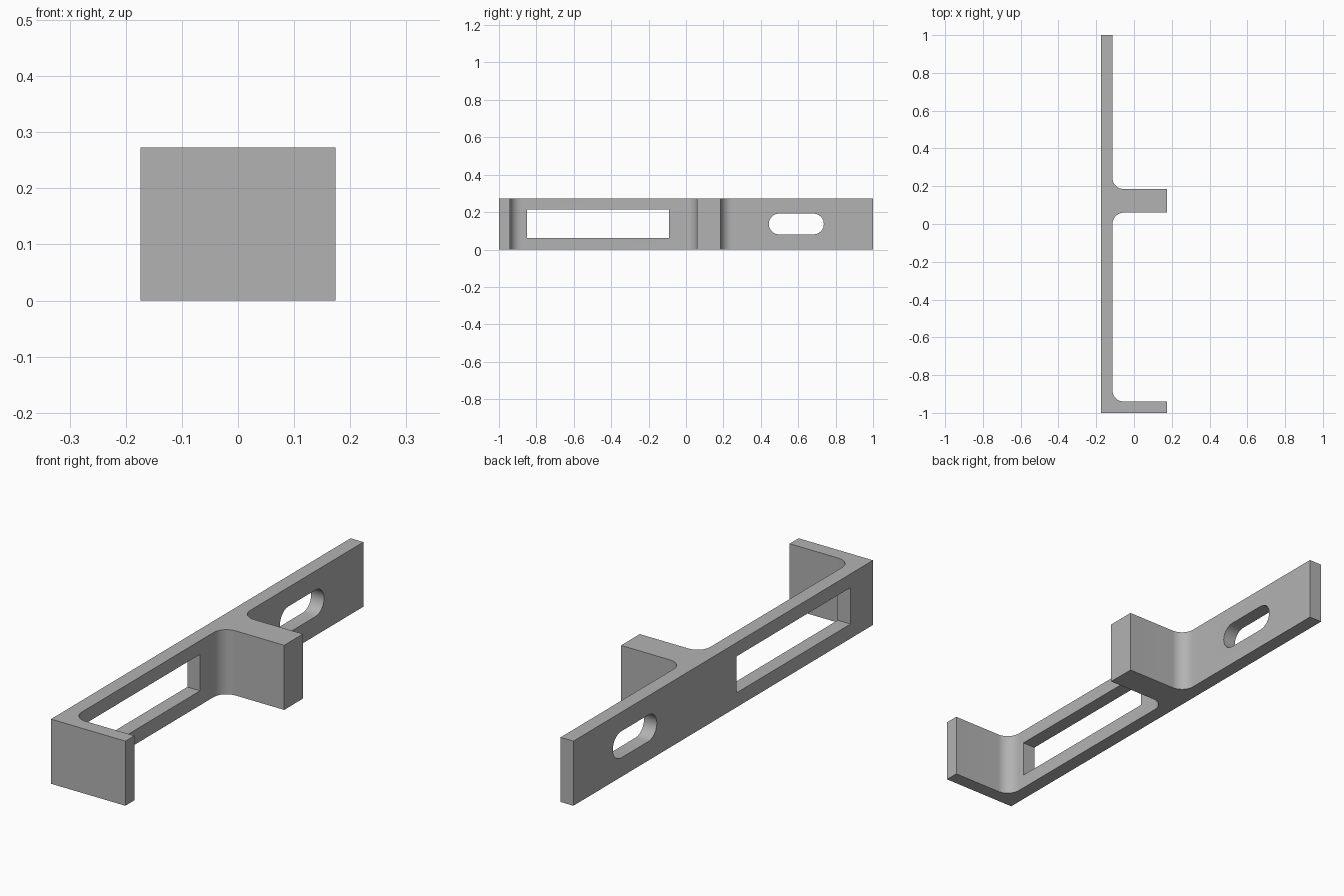
import bpy, bmesh, math
from mathutils import Vector

cube = bpy.data.objects.get("Cube")
if cube:
    bpy.data.objects.remove(cube, do_unlink=True)

HEIGHT = 0.273
BACK, FACE, TIP = -0.174, -0.114, 0.174   # plate back, plate face, arm ends
FILLET = 0.06

grey = bpy.data.materials.new("plain grey")
grey.use_nodes = True
grey.diffuse_color = (0.45, 0.45, 0.45, 1)
grey.node_tree.nodes["Principled BSDF"].inputs["Base Color"].default_value = grey.diffuse_color


def arc(cx, cy, r, start, end, steps=12):
    """Points on an arc, angles in degrees."""
    angles = [math.radians(start + (end - start) * i / steps) for i in range(steps + 1)]
    return [(cx + r * math.cos(a), cy + r * math.sin(a)) for a in angles]


def extrude(name, points, depth):
    """Solid made by pushing a closed outline of 3D points along depth."""
    bm = bmesh.new()
    face = bm.faces.new([bm.verts.new(p) for p in points])
    result = bmesh.ops.extrude_face_region(bm, geom=[face])
    verts = [g for g in result["geom"] if isinstance(g, bmesh.types.BMVert)]
    bmesh.ops.translate(bm, verts=verts, vec=Vector(depth))
    bmesh.ops.recalc_face_normals(bm, faces=bm.faces)
    mesh = bpy.data.meshes.new(name)
    bm.to_mesh(mesh)
    bm.free()
    obj = bpy.data.objects.new(name, mesh)
    bpy.context.collection.objects.link(obj)
    mesh.materials.append(grey)
    return obj


# Bracket outline seen from above: long plate, front arm and middle arm
cx = FACE + FILLET
outline = [(BACK, -1), (TIP, -1), (TIP, -0.94)]
outline += arc(cx, -0.94 + FILLET, FILLET, 270, 180)
outline += arc(cx, 0.06 - FILLET, FILLET, 180, 90)
outline += [(TIP, 0.06), (TIP, 0.185)]
outline += arc(cx, 0.185 + FILLET, FILLET, 270, 180)
outline += [(FACE, 1), (BACK, 1)]
bracket = extrude("bracket", [(x, y, 0) for x, y in outline], (0, 0, HEIGHT))

# Openings through the plate: rectangular window and rounded slot
window = [(-0.85, 0.061), (-0.09, 0.061), (-0.09, 0.215), (-0.85, 0.215)]
mid = HEIGHT / 2
slot = arc(0.681, mid, 0.056, -90, 90) + arc(0.499, mid, 0.056, 90, 270)

bpy.context.view_layer.objects.active = bracket
bracket.select_set(True)
for name, shape in (("window_cutter", window), ("slot_cutter", slot)):
    cutter = extrude(name, [(BACK - 0.1, y, z) for y, z in shape], (0.26, 0, 0))
    cutter.hide_render = True
    cut = bracket.modifiers.new(name, "BOOLEAN")
    cut.operation, cut.solver, cut.object = "DIFFERENCE", "EXACT", cutter
    bpy.ops.object.modifier_apply(modifier=cut.name)
    bpy.data.objects.remove(cutter, do_unlink=True)

bpy.ops.object.shade_smooth_by_angle(angle=math.radians(30))
